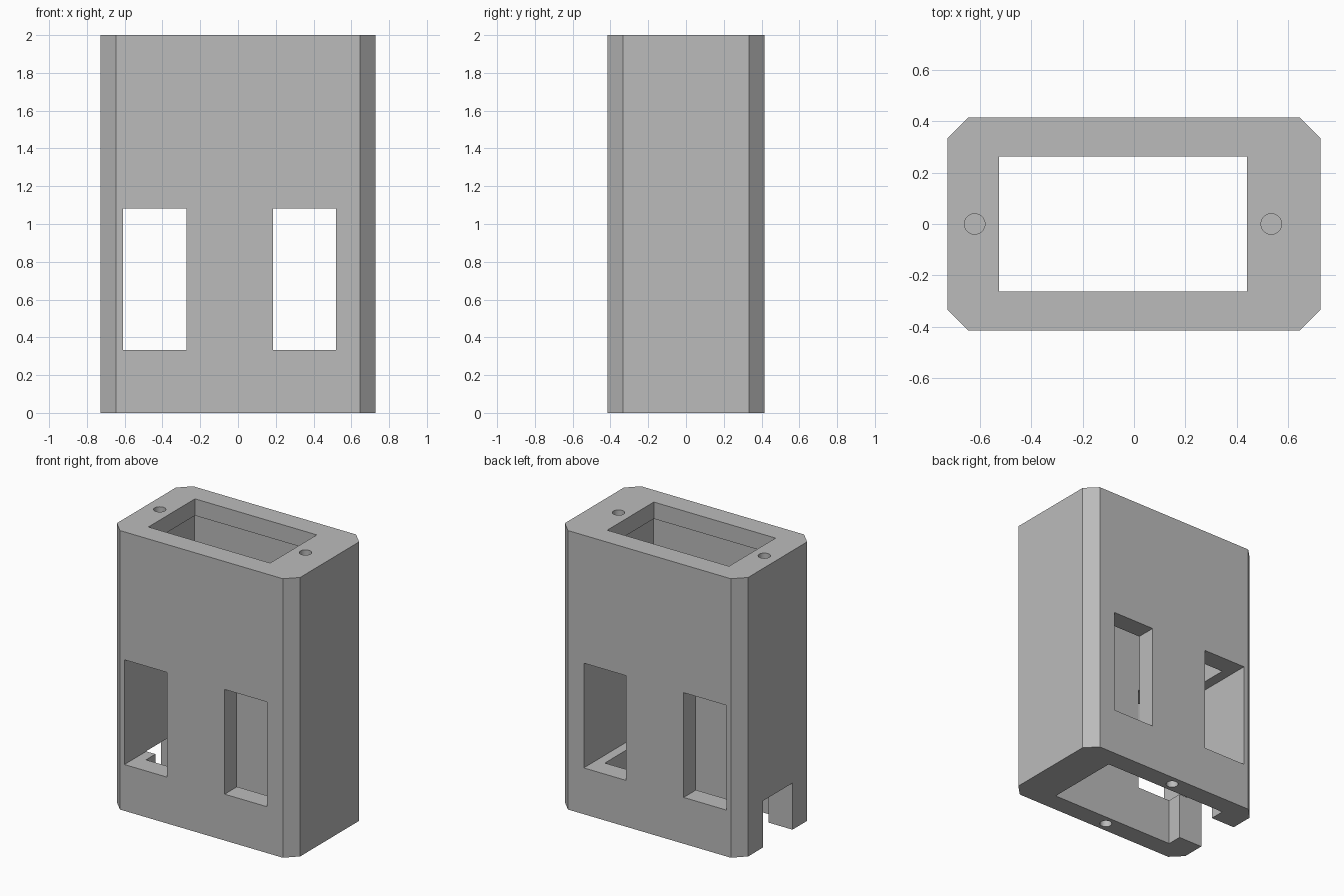
import bpy, bmesh
from mathutils import Matrix, Vector

cube = bpy.data.objects.get("Cube")
if cube:
    bpy.data.objects.remove(cube, do_unlink=True)

grey = bpy.data.materials.new("plain_grey")
grey.use_nodes = True
grey.diffuse_color = (0.5, 0.5, 0.5, 1)
grey.node_tree.nodes["Principled BSDF"].inputs["Base Color"].default_value = (0.5, 0.5, 0.5, 1)


def add_object(name, bm):
    bmesh.ops.recalc_face_normals(bm, faces=bm.faces)
    mesh = bpy.data.meshes.new(name)
    bm.to_mesh(mesh)
    bm.free()
    mesh.materials.append(grey)
    obj = bpy.data.objects.new(name, mesh)
    bpy.context.collection.objects.link(obj)
    return obj


def box(name, low, high):
    low, high = Vector(low), Vector(high)
    bm = bmesh.new()
    place = Matrix.Translation((low + high) / 2) @ Matrix.Diagonal((*(high - low), 1))
    bmesh.ops.create_cube(bm, size=1, matrix=place)
    return add_object(name, bm)


def peg(name, x, y, z, radius=0.04, depth=0.6):
    bm = bmesh.new()
    bmesh.ops.create_cone(bm, cap_ends=True, segments=32, radius1=radius, radius2=radius,
                          depth=depth, matrix=Matrix.Translation((x, y, z)))
    return add_object(name, bm)


# Housing block with chamfered upright corners
HX, HY, CH, H = 0.727, 0.415, 0.081, 2.0
bm = bmesh.new()
outline = []
for sx, sy in ((1, 1), (-1, 1), (-1, -1), (1, -1)):
    pair = [(sx * HX, sy * (HY - CH)), (sx * (HX - CH), sy * HY)]
    outline += pair if sx == sy else pair[::-1]
base = bm.faces.new([bm.verts.new((x, y, 0)) for x, y in outline])
top = bmesh.ops.extrude_face_region(bm, geom=[base])["geom"]
bmesh.ops.translate(bm, vec=(0, 0, H),
                    verts=[v for v in top if isinstance(v, bmesh.types.BMVert)])
housing = add_object("housing", bm)

# Cavity, slightly narrower at the rim, with two window pairs and a cable notch
MID = -0.043
cutters = [
    box("rim_cutter", (MID - 0.483, -0.264, 1.7), (MID + 0.483, 0.264, 2.2)),
    box("cavity_cutter", (MID - 0.494, -0.275, -0.2), (MID + 0.494, 0.275, 1.88)),
    box("right_window_cutter", (-0.61, -1, 0.332), (-0.272, 1, 1.083)),
    box("left_window_cutter", (0.185, -1, 0.332), (0.52, 1, 1.083)),
    box("notch_cutter", (-1, -0.168, -0.3), (-0.45, 0.168, 0.334)),
]

# Screw holes: ends of the top, sides of the underside
for s in (-1, 1):
    cutters.append(peg("top_hole_cutter", MID + s * 0.578, 0, H))
    cutters.append(peg("bottom_hole_cutter", MID, s * 0.344, 0, depth=0.5))

for cutter in cutters:
    cutter.hide_render = True
    mod = housing.modifiers.new(cutter.name, "BOOLEAN")
    mod.operation, mod.solver, mod.object = "DIFFERENCE", "EXACT", cutter

# Bake the cuts into the housing and drop the cutters
graph = bpy.context.evaluated_depsgraph_get()
baked = bpy.data.meshes.new_from_object(housing.evaluated_get(graph))
housing.modifiers.clear()
housing.data = baked
for cutter in cutters:
    bpy.data.objects.remove(cutter, do_unlink=True)

# Smooth hole walls, crisp edges elsewhere
bpy.ops.object.select_all(action="DESELECT")
bpy.context.view_layer.objects.active = housing
housing.select_set(True)
bpy.ops.object.shade_smooth_by_angle(angle=0.5)
